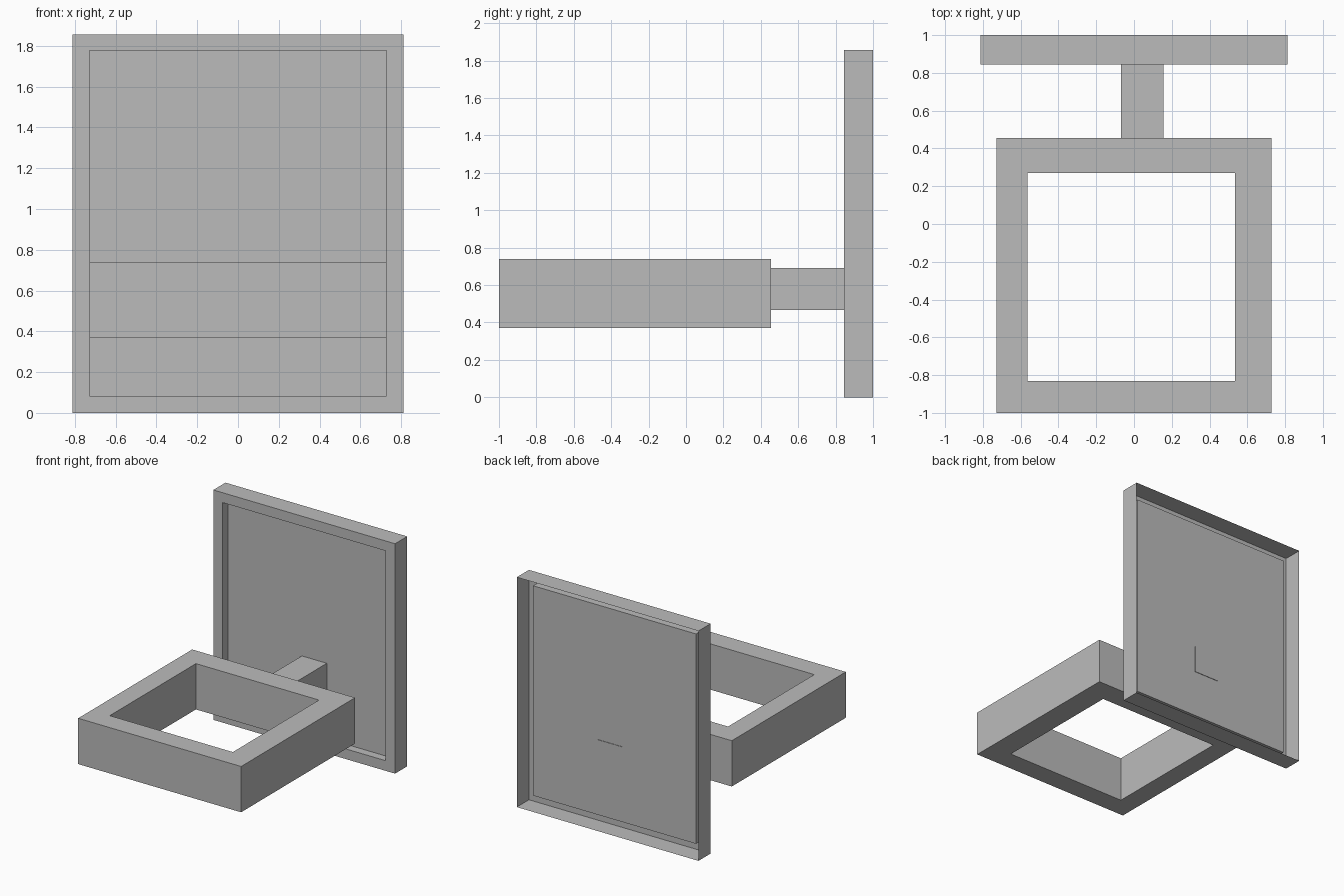
import bpy
import bmesh

old = bpy.data.objects.get("Cube")
if old:
    bpy.data.objects.remove(old, do_unlink=True)

grey = bpy.data.materials.new("plain grey")
grey.use_nodes = True
grey.diffuse_color = (0.5, 0.5, 0.5, 1)
grey.node_tree.nodes["Principled BSDF"].inputs["Base Color"].default_value = (0.5, 0.5, 0.5, 1)


def loft(name, axis, loops, cap_first=False, cap_last=False, closed=False):
    """Skin rectangles (u0, u1, v0, v1, depth) stacked along the y or z axis."""
    bm = bmesh.new()
    rings = []
    for u0, u1, v0, v1, d in loops:
        corners = [(u0, v0), (u1, v0), (u1, v1), (u0, v1)]
        rings.append([bm.verts.new((u, d, v) if axis == "y" else (u, v, d))
                      for u, v in corners])
    pairs = list(zip(rings, rings[1:]))
    if closed:
        pairs.append((rings[-1], rings[0]))
    for a, b in pairs:
        for i in range(4):
            j = (i + 1) % 4
            bm.faces.new((a[i], a[j], b[j], b[i]))
    if cap_first:
        bm.faces.new(rings[0])
    if cap_last:
        bm.faces.new(rings[-1])
    bmesh.ops.recalc_face_normals(bm, faces=bm.faces)
    mesh = bpy.data.meshes.new(name)
    bm.to_mesh(mesh)
    bm.free()
    mesh.materials.append(grey)
    obj = bpy.data.objects.new(name, mesh)
    bpy.context.collection.objects.link(obj)
    return obj


# Wall plate: open-backed shell with a front rim and a recessed panel
outer = (-0.812, 0.812, 0.0, 1.857)
inner = (-0.728, 0.728, 0.082, 1.777)
loft("wall_plate", "y",
     [outer + (1.0,), outer + (0.845,), inner + (0.845,), inner + (0.912,)],
     cap_last=True)

# Arm: square bar running through the panel
bar = (-0.068, 0.155, 0.468, 0.69)
loft("arm", "y", [bar + (0.455,), bar + (0.916,)], cap_first=True, cap_last=True)

# Holder: square frame lying flat
rim = (-0.728, 0.728, -1.0, 0.455)
hole = (-0.565, 0.535, -0.83, 0.27)
low, high = 0.37, 0.74
loft("holder_frame", "z",
     [rim + (low,), rim + (high,), hole + (high,), hole + (low,)], closed=True)
